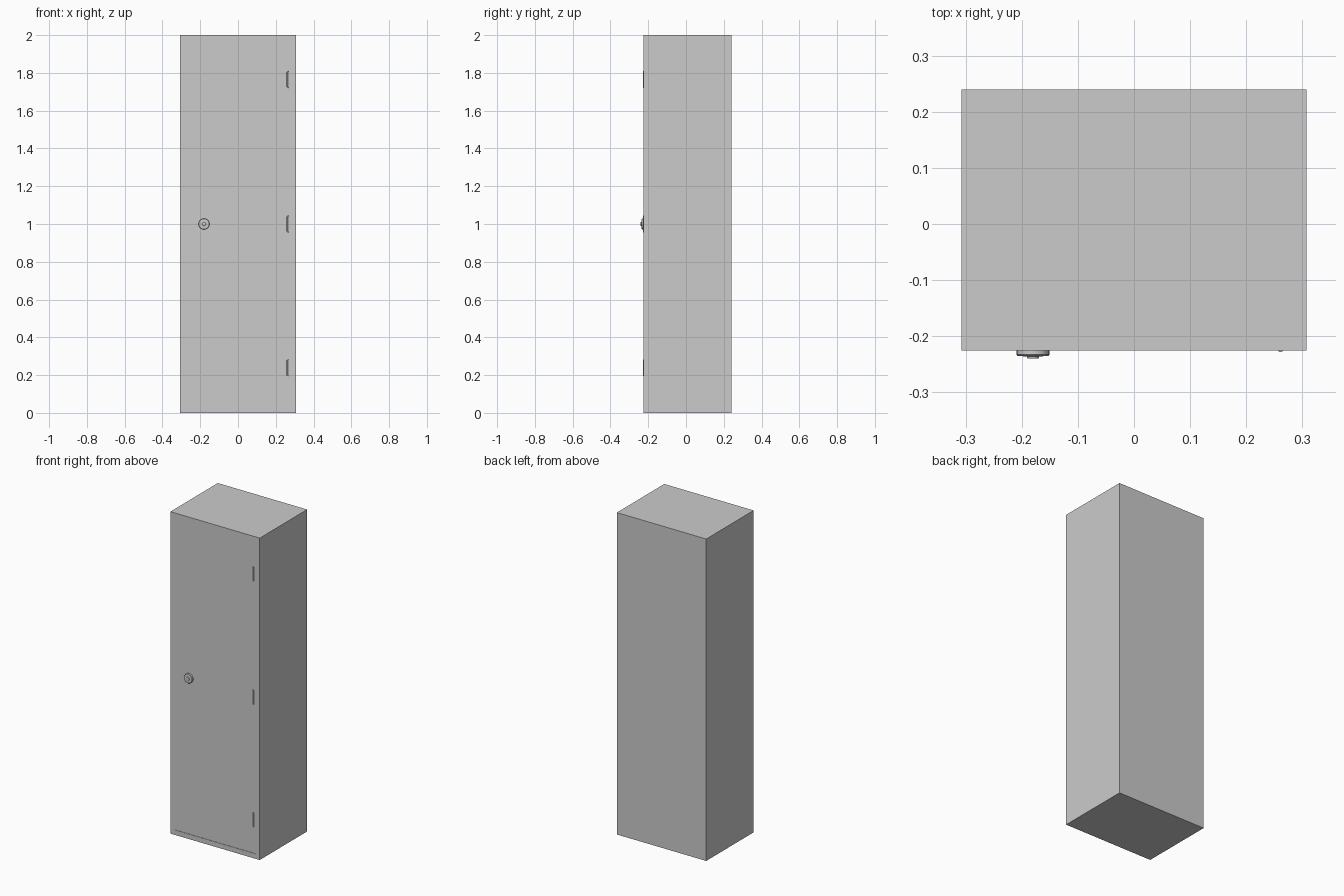
import bpy, bmesh
from math import pi, cos, sin

if "Cube" in bpy.data.objects:
    bpy.data.objects.remove(bpy.data.objects["Cube"])

W, FRONT, BACK, H = 0.307, -0.225, 0.24, 2.0


def finish(name, bm, smooth=False):
    bmesh.ops.recalc_face_normals(bm, faces=bm.faces[:])
    me = bpy.data.meshes.new(name)
    bm.to_mesh(me)
    bm.free()
    ob = bpy.data.objects.new(name, me)
    bpy.context.collection.objects.link(ob)
    if smooth:
        bpy.ops.object.select_all(action='DESELECT')
        ob.select_set(True)
        bpy.context.view_layer.objects.active = ob
        bpy.ops.object.shade_smooth_by_angle(angle=pi / 6)
    return ob


def lathe(name, profile, loc, axis, n=32):
    """Revolve (radius, height) pairs about local z, then turn onto the axis."""
    bm = bmesh.new()
    rings = [[bm.verts.new((r * cos(2 * pi * i / n), r * sin(2 * pi * i / n), h))
              for i in range(n)] for r, h in profile]
    for a, b in zip(rings, rings[1:]):
        for i in range(n):
            j = (i + 1) % n
            bm.faces.new((a[i], a[j], b[j], b[i]))
    bm.faces.new(rings[0])
    bm.faces.new(rings[-1])
    ob = finish(name, bm, True)
    ob.location = loc
    if axis == 'FRONT':
        ob.rotation_euler = (pi / 2, 0, 0)
    return ob


# Cabinet with the door panel set very slightly into the front frame
bm = bmesh.new()
bmesh.ops.create_cube(bm, size=1)
for v in bm.verts:
    v.co = (v.co.x * 2 * W, FRONT if v.co.y < 0 else BACK, (v.co.z + 0.5) * H)
bm.normal_update()
front = [f for f in bm.faces if f.normal.y < -0.9]
bmesh.ops.inset_region(bm, faces=front, thickness=0.043, depth=0)
for v in front[0].verts:
    v.co.y = FRONT
door = bmesh.ops.inset_region(bm, faces=front, thickness=0.0005, depth=0)
for v in front[0].verts:
    v.co.y = FRONT + 0.002
finish("cabinet", bm)

# Round lock knob: rim, shallow dome and central button
lathe("knob", [(0.029, -0.003), (0.029, 0.008), (0.027, 0.010), (0.022, 0.0105),
               (0.011, 0.011), (0.010, 0.0145), (0.008, 0.015)],
      (-0.18, FRONT, 1.0), 'FRONT')

# Three hinge barrels with small end caps
for i, z in enumerate((0.238, 1.0, 1.765)):
    lathe(f"hinge_{i + 1}", [(0.0055, -0.044), (0.0055, -0.041), (0.004, -0.041),
                             (0.004, 0.041), (0.0055, 0.041), (0.0055, 0.044)],
          (0.261, FRONT + 0.002, z), 'UP', 12)
